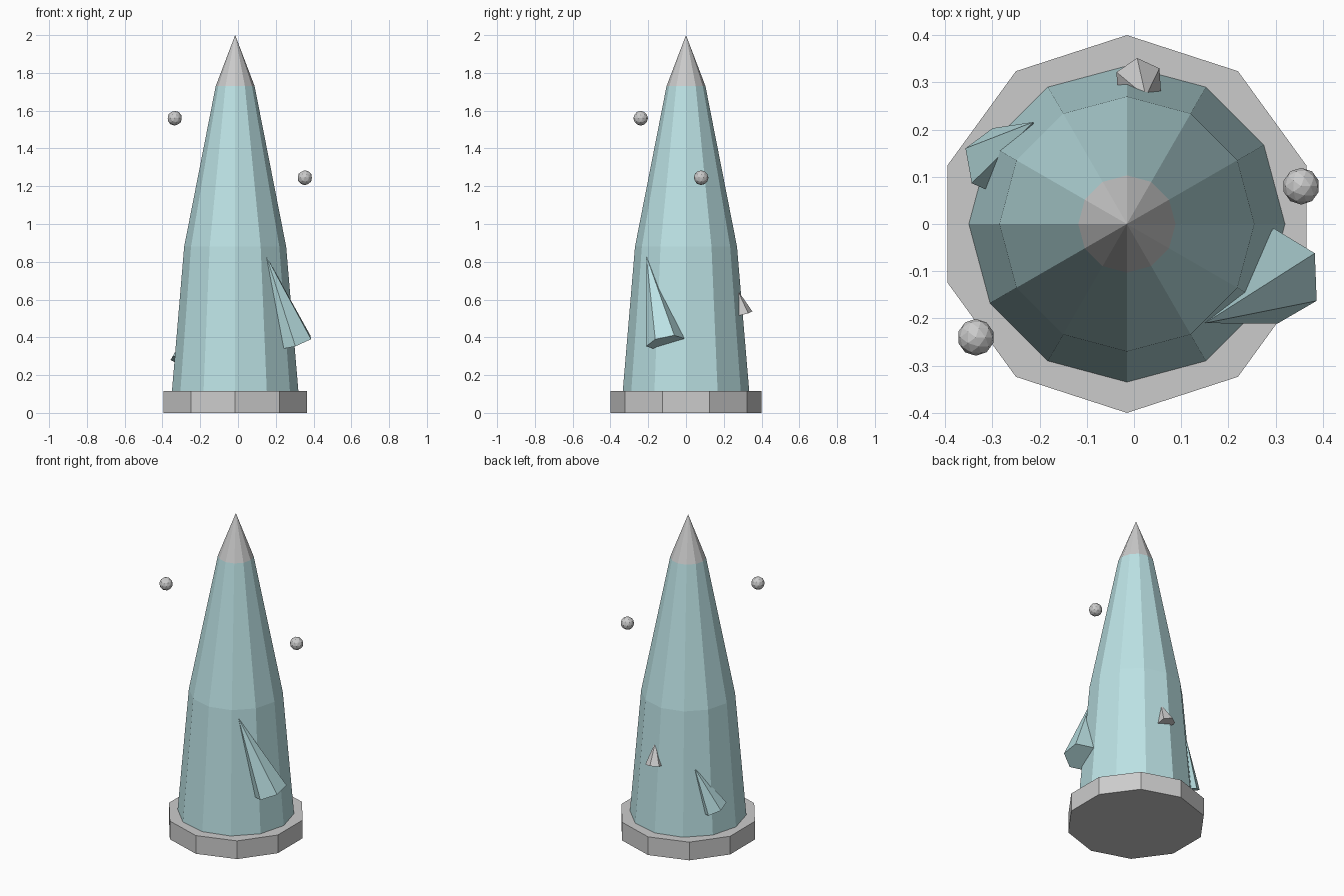
import bpy, bmesh, math
from mathutils import Vector, Matrix

if "Cube" in bpy.data.objects:
    bpy.data.objects.remove(bpy.data.objects["Cube"])

AX = -0.015  # x of the spire axis

teal = bpy.data.materials.new("teal")
teal.diffuse_color = (0.50, 0.76, 0.78, 1)
teal.use_nodes = True
teal.node_tree.nodes["Principled BSDF"].inputs["Base Color"].default_value = teal.diffuse_color


def finish(bm, name, mat=None):
    bmesh.ops.recalc_face_normals(bm, faces=bm.faces)
    me = bpy.data.meshes.new(name)
    bm.to_mesh(me)
    bm.free()
    ob = bpy.data.objects.new(name, me)
    bpy.context.collection.objects.link(ob)
    if mat:
        me.materials.append(mat)
    return ob


def lathe(name, profile, sides, mat=None):
    """Faceted solid from (radius, z) rings; radius 0 makes a point."""
    bm = bmesh.new()
    rings = []
    for r, z in profile:
        n = sides if r > 0 else 1
        rings.append([bm.verts.new((AX + r * math.sin(math.tau * i / sides),
                                    r * math.cos(math.tau * i / sides), z)) for i in range(n)])
    for a, b in zip(rings, rings[1:]):
        for i in range(sides):
            j = (i + 1) % sides
            bm.faces.new((a[i], a[j], b[0]) if len(b) == 1 else (a[i], a[j], b[j], b[i]))
    for ring in (rings[0], rings[-1]):
        if len(ring) > 1:
            bm.faces.new(ring)
    return finish(bm, name, mat)


def shard(name, base, apex, corner, radius, mat=None):
    """Six-sided pointed crystal; corner is the direction of one base vertex."""
    base, apex = Vector(base), Vector(apex)
    axis = (apex - base).normalized()
    u = Vector(corner)
    u = (u - axis * u.dot(axis)).normalized()
    bm = bmesh.new()
    ring = [bm.verts.new(base + radius * (Matrix.Rotation(math.tau * i / 6, 3, axis) @ u))
            for i in range(6)]
    tip = bm.verts.new(apex)
    for i in range(6):
        bm.faces.new((ring[i], ring[(i + 1) % 6], tip))
    bm.faces.new(ring)
    return finish(bm, name, mat)


def orb(name, loc):
    bm = bmesh.new()
    bmesh.ops.create_icosphere(bm, subdivisions=2, radius=0.039,
                               matrix=Matrix.Translation(loc))
    return finish(bm, name)


# Plinth, tapered spire and pale tip
lathe("base_plinth", [(0.40, 0), (0.40, 0.115)], 10)
lathe("spire_body", [(0.336, 0.10), (0.27, 0.88), (0.103, 1.73)], 12, teal)
lathe("spire_tip", [(0.103, 1.73), (0, 2.0)], 12)

# Crystals growing from the sides
shard("large_shard", (0.30, -0.11, 0.373), (0.15, -0.21, 0.83), (-0.005, 0.10, 0.024), 0.103, teal)
shard("medium_shard", (-0.286, 0.129, 0.271), (-0.213, 0.216, 0.53), (-0.067, 0.034, 0.019), 0.078, teal)
shard("small_shard", (0.01, 0.30, 0.525), (0.025, 0.27, 0.655), (-0.003, 0.051, 0.015), 0.053)

# Floating orbs
orb("left_orb", (-0.335, -0.24, 1.56))
orb("right_orb", (0.354, 0.08, 1.245))
